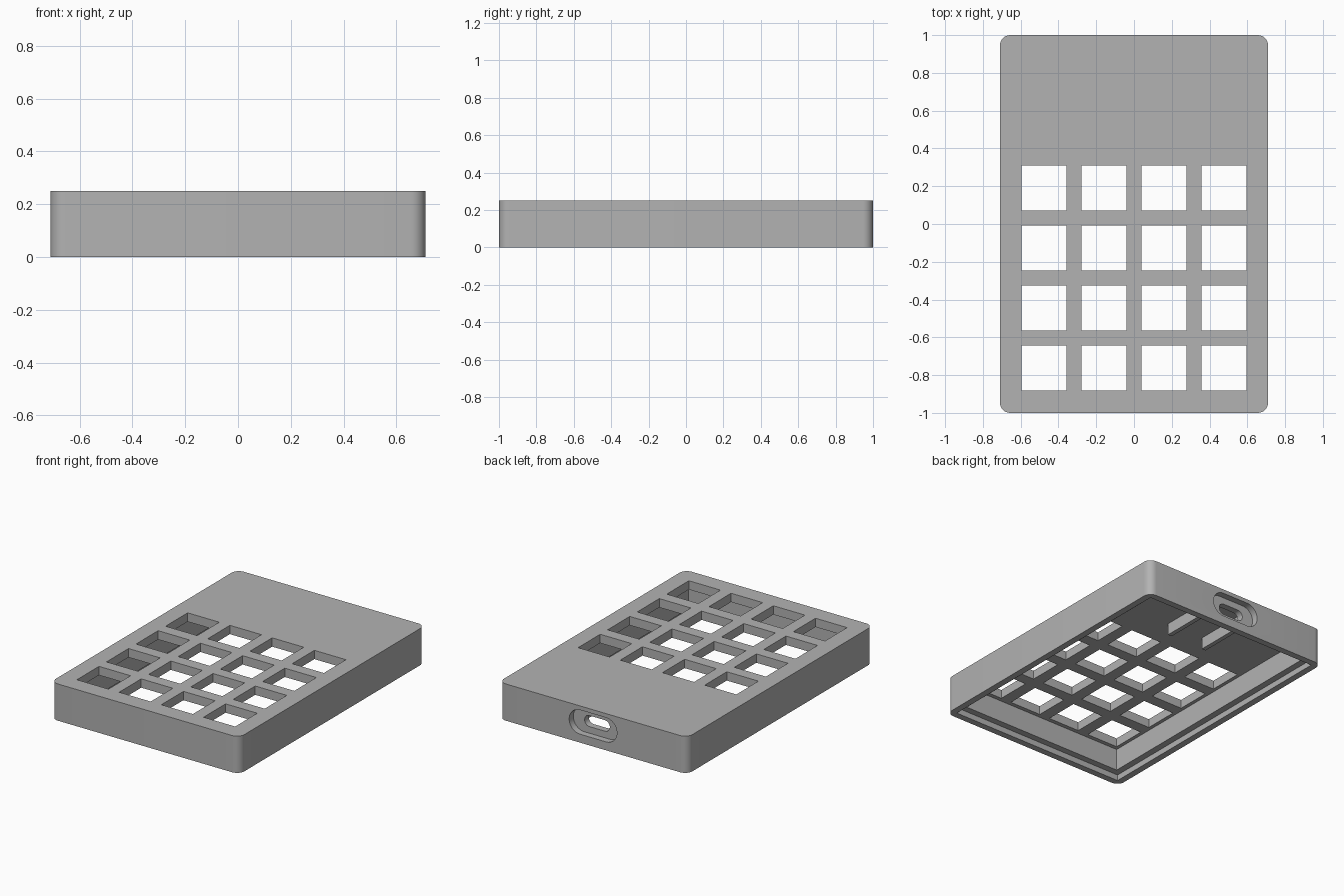
import bpy, bmesh
from math import pi, cos, sin
from mathutils import Matrix, Vector

if "Cube" in bpy.data.objects:
    bpy.data.objects.remove(bpy.data.objects["Cube"], do_unlink=True)

W, D, H = 1.42, 2.0, 0.25      # outer size
WALL, LIP = 0.09, 0.045        # side wall and bottom lip thickness
CEILING, REBATE = 0.19, 0.04   # height of inner ceiling and lid rebate

grey = bpy.data.materials.new("case_grey")
grey.use_nodes = True
grey.diffuse_color = (0.45, 0.45, 0.45, 1)
grey.node_tree.nodes["Principled BSDF"].inputs["Base Color"].default_value = (0.45, 0.45, 0.45, 1)


def finish(bm, name):
    bmesh.ops.recalc_face_normals(bm, faces=bm.faces)
    mesh = bpy.data.meshes.new(name)
    bm.to_mesh(mesh)
    bm.free()
    mesh.materials.append(grey)
    ob = bpy.data.objects.new(name, mesh)
    bpy.context.collection.objects.link(ob)
    return ob


def add_box(bm, lo, hi):
    lo, hi = Vector(lo), Vector(hi)
    bmesh.ops.create_cube(bm, size=1, matrix=Matrix.Translation((lo + hi) / 2)
                          @ Matrix.Diagonal((*(hi - lo), 1)))


def boxes(name, spans):
    bm = bmesh.new()
    for lo, hi in spans:
        add_box(bm, lo, hi)
    return finish(bm, name)


def rounded_prism(name, w, d, r, height, matrix=Matrix(), steps=8):
    """Rounded rectangle in XY, extruded up by height, then placed by matrix."""
    bm = bmesh.new()
    verts = []
    for i, (sx, sy) in enumerate([(1, 1), (-1, 1), (-1, -1), (1, -1)]):
        for k in range(steps + 1):
            a = (i + k / steps) * pi / 2
            verts.append(bm.verts.new((sx * (w / 2 - r) + r * cos(a),
                                       sy * (d / 2 - r) + r * sin(a), 0)))
    face = bm.faces.new(verts)
    top = bmesh.ops.extrude_face_region(bm, geom=[face])
    bmesh.ops.translate(bm, vec=(0, 0, height),
                        verts=[v for v in top["geom"] if isinstance(v, bmesh.types.BMVert)])
    bmesh.ops.transform(bm, matrix=matrix, verts=bm.verts)
    return finish(bm, name)


def cut(target, cutter):
    cutter.hide_render = True
    mod = target.modifiers.new(cutter.name, 'BOOLEAN')
    mod.operation, mod.solver, mod.object = 'DIFFERENCE', 'EXACT', cutter
    bpy.ops.object.select_all(action='DESELECT')
    bpy.context.view_layer.objects.active = target
    target.select_set(True)
    bpy.ops.object.modifier_apply(modifier=mod.name)
    bpy.data.objects.remove(cutter, do_unlink=True)


# Outer case
case = rounded_prism("case", W, D, 0.055, H)

# Hollow inside and the rebate for the lid
for name, t, top in (("cavity", WALL, CEILING), ("lid_rebate", LIP, REBATE)):
    x, y = W / 2 - t, D / 2 - t
    cut(case, boxes(name, [((-x, -y, -0.1), (x, y, top))]))

# Four by four grid of key openings
pitch, half = 0.318, 0.119
centres = [((i - 1.5) * pitch, -0.763 + j * pitch) for i in range(4) for j in range(4)]
cut(case, boxes("key_openings", [((x - half, y - half, 0.1), (x + half, y + half, 0.4))
                                 for x, y in centres]))

# Connector port in the back wall: shallow oval recess, then a slot right through
for name, w, h, depth in (("port_recess", 0.36, 0.165, 0.045), ("port_slot", 0.19, 0.075, 0.2)):
    place = Matrix.Translation((0, D / 2 + 0.05, 0.14)) @ Matrix.Rotation(pi / 2, 4, 'X')
    cut(case, rounded_prism(name, w, h, h / 2 - 0.0005, depth + 0.05, place))

bpy.ops.object.shade_smooth_by_angle(angle=pi / 6)

# Pair of ribs inside that hold the connector board
boxes("board_ribs", [((s * 0.14 - 0.015, 0.52, 0.11), (s * 0.14 + 0.015, D / 2 - WALL + 0.005, CEILING + 0.005))
                     for s in (-1, 1)])
